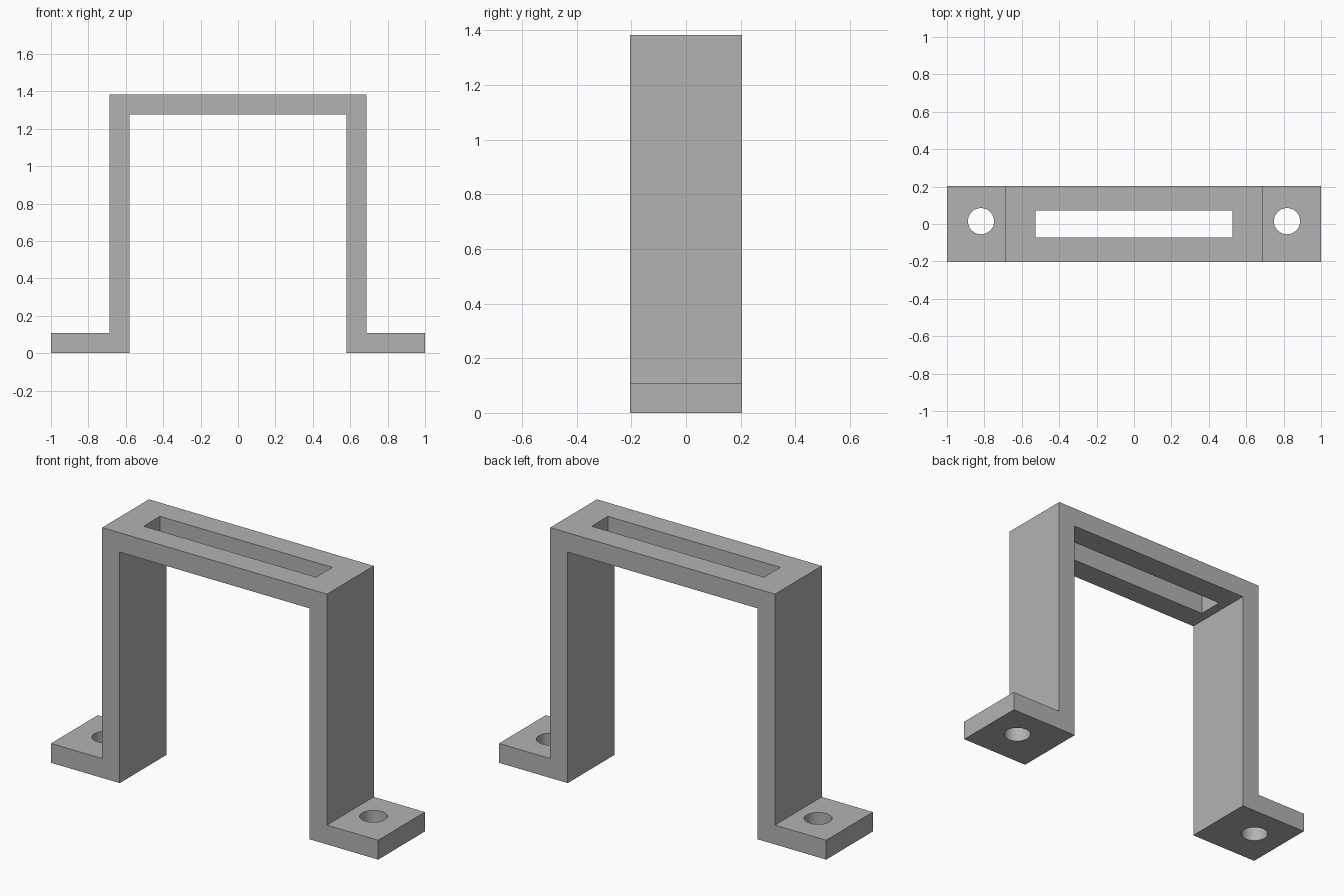
import bpy
import bmesh
import math

default_cube = bpy.data.objects.get("Cube")
if default_cube:
    bpy.data.objects.remove(default_cube, do_unlink=True)

DEPTH = 0.408        # width of the strip, front to back
THICK = 0.107        # strip thickness
HEIGHT = 1.383
LEG = 0.687          # outer face of each leg
FOOT = 1.0           # outer end of each foot

grey = bpy.data.materials.new("plain grey")
grey.use_nodes = True
colour = (0.45, 0.45, 0.45, 1)
grey.diffuse_color = colour
grey.node_tree.nodes["Principled BSDF"].inputs["Base Color"].default_value = colour


def add_bracket():
    """Bent strip: half profile mirrored across x, then extruded in depth."""
    half = [(LEG - THICK, HEIGHT - THICK), (LEG - THICK, 0), (FOOT, 0),
            (FOOT, THICK), (LEG, THICK), (LEG, HEIGHT)]
    outline = half + [(-x, z) for x, z in reversed(half)]
    bm = bmesh.new()
    face = bm.faces.new([bm.verts.new((x, -DEPTH / 2, z)) for x, z in outline])
    extruded = bmesh.ops.extrude_face_region(bm, geom=[face])["geom"]
    moved = [v for v in extruded if isinstance(v, bmesh.types.BMVert)]
    bmesh.ops.translate(bm, verts=moved, vec=(0, DEPTH, 0))
    bmesh.ops.recalc_face_normals(bm, faces=bm.faces)
    mesh = bpy.data.meshes.new("bracket")
    bm.to_mesh(mesh)
    bm.free()
    mesh.materials.append(grey)
    obj = bpy.data.objects.new("bracket", mesh)
    bpy.context.collection.objects.link(obj)
    return obj


def cut(target, cutter, name):
    """Subtract the cutter, apply the result and discard the cutter."""
    cutter.name = name
    cutter.hide_render = True
    cutter.data.materials.append(grey)
    mod = target.modifiers.new(name, 'BOOLEAN')
    mod.operation = 'DIFFERENCE'
    mod.solver = 'EXACT'
    mod.object = cutter
    bpy.ops.object.select_all(action='DESELECT')
    target.select_set(True)
    bpy.context.view_layer.objects.active = target
    bpy.ops.object.modifier_apply(modifier=mod.name)
    bpy.data.objects.remove(cutter, do_unlink=True)


bracket = add_bracket()

# long slot through the top bar
bpy.ops.mesh.primitive_cube_add(size=1, location=(0, 0, HEIGHT - THICK / 2))
slot = bpy.context.object
slot.scale = (1.054, 0.142, THICK * 3)
cut(bracket, slot, "slot_cutter")

# screw hole through each foot, set slightly towards the back
for side in (-1, 1):
    bpy.ops.mesh.primitive_cylinder_add(
        vertices=48, radius=0.07, depth=THICK * 3,
        location=(side * 0.818, 0.015, THICK / 2))
    cut(bracket, bpy.context.object, "screw_hole_cutter")

bpy.ops.object.select_all(action='DESELECT')
bracket.select_set(True)
bpy.context.view_layer.objects.active = bracket
bpy.ops.object.shade_smooth_by_angle(angle=math.radians(30))
